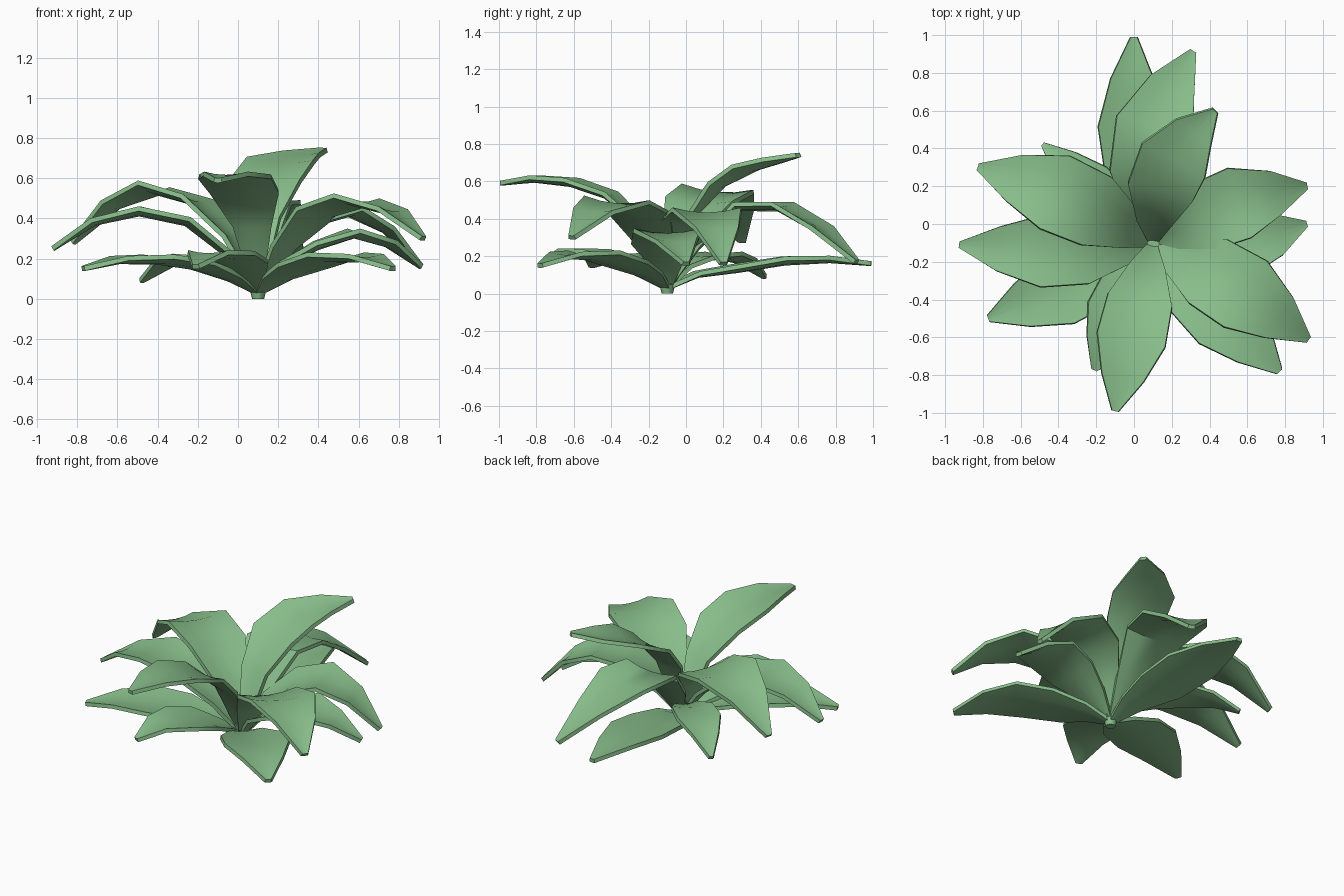
import bpy, math
from mathutils import Vector

if "Cube" in bpy.data.objects:
    bpy.data.objects.remove(bpy.data.objects["Cube"])

mat = bpy.data.materials.new("leaf_green")
mat.diffuse_color = (0.25, 0.52, 0.26, 1)
mat.use_nodes = True
mat.node_tree.nodes["Principled BSDF"].inputs["Base Color"].default_value = mat.diffuse_color

BASE = Vector((0.1, -0.1, 0.03))
REACH = (0, .15, .35, .58, .8, 1)            # stations along the leaf
WIDTH = (.1, .52, .94, 1, .62, .1)           # shared leaf outline
ACROSS = (-1, -.5, 0, .5, 1)

# tip x, tip y, width, sideways bow, twist, heights at stations 1..5
LEAVES = [
    (0, .99, .37, .05, 0, (.10, .13, .17, .18, .16)),
    (.31, .91, .42, .12, 0, (.25, .46, .46, .34, .17)),
    (.43, .60, .38, .09, .05, (.40, .58, .67, .71, .74)),
    (.91, .20, .39, .04, 0, (.25, .38, .43, .34, .16)),
    (.91, 0, .37, -.06, 0, (.17, .26, .32, .27, .16)),
    (.92, -.61, .42, .03, -.06, (.25, .42, .48, .43, .30)),
    (.77, -.78, .40, 0, 0, (.10, .15, .20, .20, .15)),
    (-.10, -.99, .37, 0, 0, (.36, .52, .59, .61, .59)),
    (-.21, -.77, .36, 0, 0, (.10, .17, .21, .22, .16)),
    (-.77, -.50, .39, .02, 0, (.10, .16, .19, .19, .15)),
    (-.92, -.11, .38, .04, 0, (.22, .38, .43, .38, .25)),
    (-.82, .30, .42, -.04, .08, (.30, .48, .54, .46, .28)),
    (-.48, .42, .27, 0, 0, (.14, .19, .20, .17, .09)),
]


def finish(ob):
    ob.data.materials.append(mat)
    bpy.ops.object.select_all(action='DESELECT')
    ob.select_set(True)
    bpy.context.view_layer.objects.active = ob
    for mod in list(ob.modifiers):
        bpy.ops.object.modifier_apply(modifier=mod.name)
    bpy.ops.object.shade_smooth_by_angle(angle=math.radians(45))


def leaf(name, tx, ty, width, bow, twist, heights):
    # centre line arching from the crown out to the tip
    run = Vector((tx - BASE.x, ty - BASE.y, 0))
    left = Vector((-run.y, run.x, 0)).normalized()
    path = []
    for f, z in zip(REACH, (BASE.z,) + heights):
        p = BASE + run * f + left * bow * math.sin(math.pi * f)
        p.z = z
        path.append(p)
    # cupped cross-sections
    verts, n = [], len(ACROSS)
    for i, p in enumerate(path):
        t = (path[min(i + 1, 5)] - path[max(i - 1, 0)]).normalized()
        side = Vector((-t.y, t.x, 0)).normalized()
        normal = t.cross(side)
        half = width * WIDTH[i] / 2
        across = side * math.cos(twist) + normal * math.sin(twist)
        for u in ACROSS:
            verts.append(p + across * half * u + normal * half * .14 * (u * u - .3))
    faces = [(i * n + j, (i + 1) * n + j, (i + 1) * n + j + 1, i * n + j + 1)
             for i in range(5) for j in range(n - 1)]
    me = bpy.data.meshes.new(name)
    me.from_pydata(verts, [], faces)
    ob = bpy.data.objects.new(name, me)
    bpy.context.collection.objects.link(ob)
    # leaf thickness with a crisp rim
    mod = ob.modifiers.new("thickness", 'SOLIDIFY')
    mod.thickness = .024
    mod.offset = 0
    finish(ob)


for k, spec in enumerate(LEAVES):
    leaf(f"leaf_{k + 1}", *spec)

# short stem where the leaves meet
bpy.ops.mesh.primitive_cone_add(vertices=8, radius1=.03, radius2=.055, depth=.1,
                                location=(BASE.x, BASE.y, .05))
stem = bpy.context.object
stem.name = "stem"
finish(stem)
